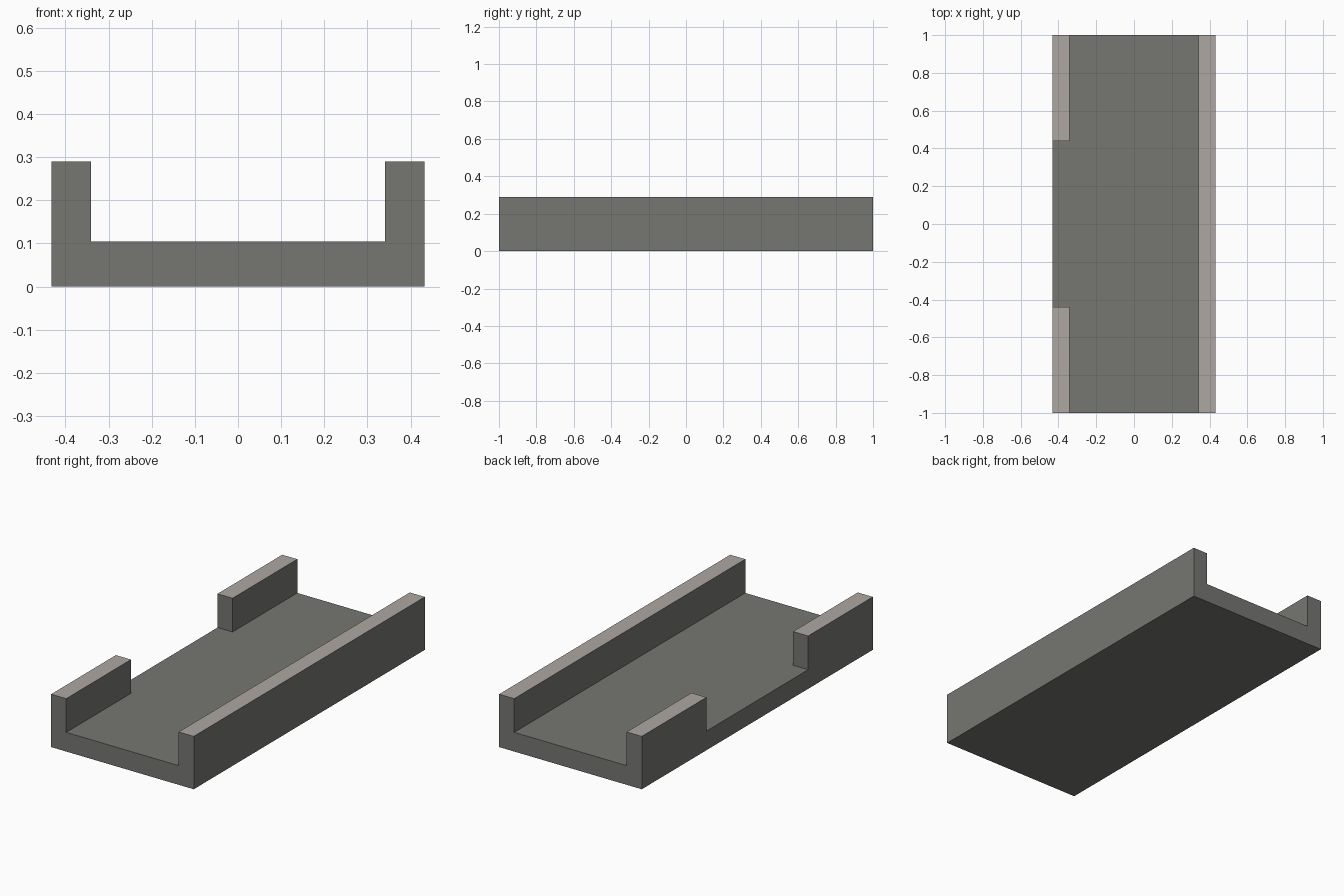
import bpy, bmesh, math
from mathutils import Vector

if "Cube" in bpy.data.objects:
    bpy.data.objects.remove(bpy.data.objects["Cube"])

HALF_W, HALF_L = 0.432, 1.0      # outer half width and half length
INNER, GAP = 0.341, 0.44         # inner wall position, half length of the side gap
FLOOR, TOP = 0.105, 0.29         # floor and wall heights


def material(name, rgb):
    m = bpy.data.materials.new(name)
    m.diffuse_color = (*rgb, 1)
    m.use_nodes = True
    m.node_tree.nodes["Principled BSDF"].inputs["Base Color"].default_value = m.diffuse_color
    return m


# Floor slab
bm = bmesh.new()
bmesh.ops.create_cube(bm, size=1)
for v in bm.verts:
    v.co = Vector((v.co.x * 2 * HALF_W, v.co.y * 2 * HALF_L, (v.co.z + 0.5) * FLOOR))

# Cut lines for the walls and the side gap
for axis, pos in (((1, 0, 0), INNER), ((0, 1, 0), GAP)):
    for s in (-1, 1):
        n = Vector(axis)
        bmesh.ops.bisect_plane(bm, geom=bm.verts[:] + bm.edges[:] + bm.faces[:],
                               plane_co=n * pos * s, plane_no=n, dist=1e-5)

# Raise one full wall on the right and two short walls on the left
bm.normal_update()
walls = []
for f in bm.faces:
    c = f.calc_center_median()
    if f.normal.z > 0.9 and (c.x > INNER or (c.x < -INNER and abs(c.y) > GAP)):
        walls.append(f)
raised = bmesh.ops.extrude_face_region(bm, geom=walls)["geom"]
for v in raised:
    if isinstance(v, bmesh.types.BMVert):
        v.co.z = TOP
bmesh.ops.recalc_face_normals(bm, faces=bm.faces[:])

# Pale rims on the wall tops
for f in bm.faces:
    f.material_index = int(f.normal.z > 0.9 and f.calc_center_median().z > TOP - 0.01)

# Merge coplanar faces
bmesh.ops.dissolve_limit(bm, angle_limit=math.radians(1), verts=bm.verts[:],
                         edges=bm.edges[:], delimit={'MATERIAL'})

mesh = bpy.data.meshes.new("channel_tray")
bm.to_mesh(mesh)
bm.free()
mesh.materials.append(material("dark grey", (0.18, 0.18, 0.17)))
mesh.materials.append(material("pale warm grey", (0.43, 0.39, 0.37)))
tray = bpy.data.objects.new("channel_tray", mesh)
bpy.context.collection.objects.link(tray)
